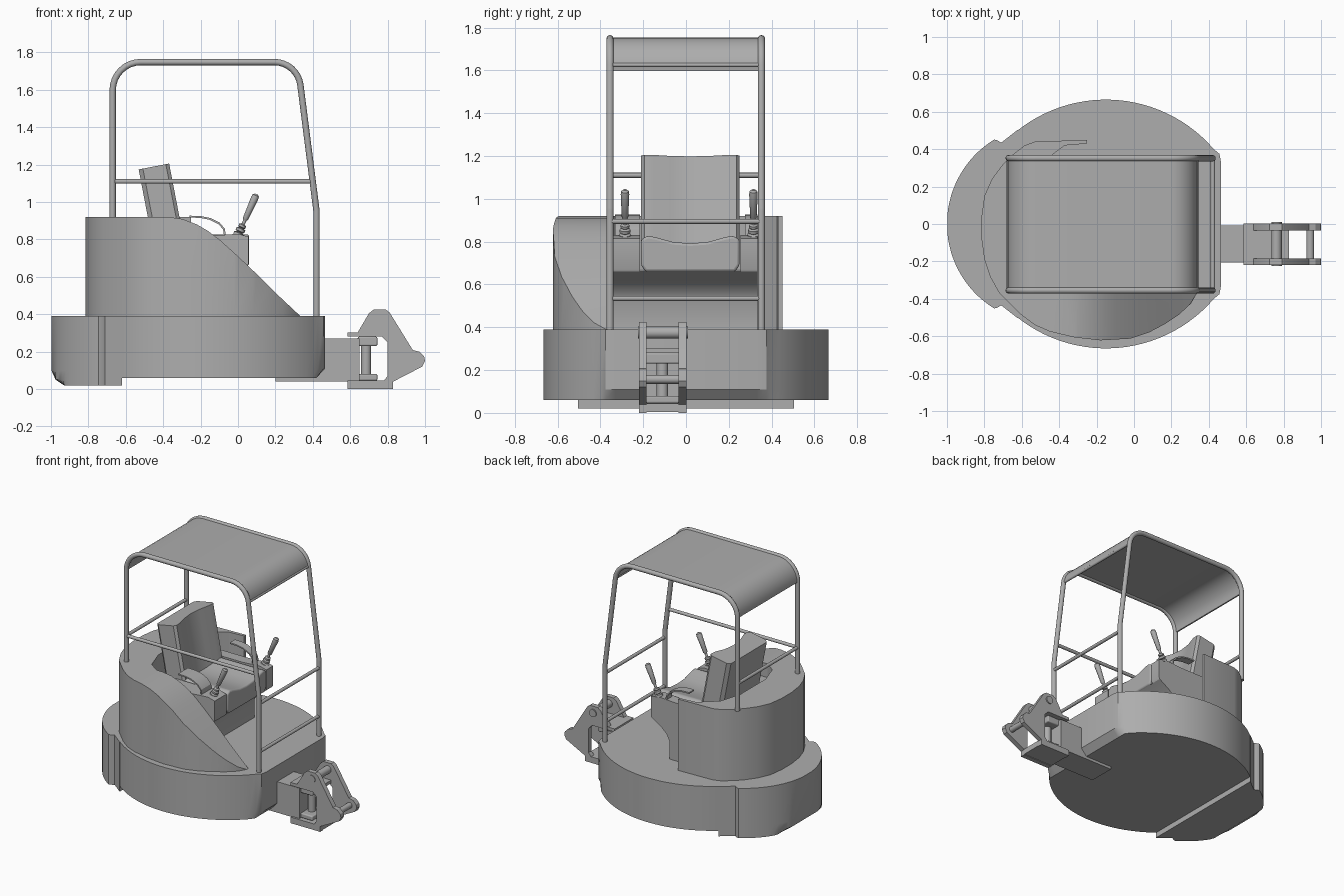
import bpy, bmesh, math
from mathutils import Vector

if "Cube" in bpy.data.objects:
    bpy.data.objects.remove(bpy.data.objects["Cube"])

GREY = bpy.data.materials.new("plain grey")
GREY.use_nodes = True
GREY.diffuse_color = (0.42, 0.42, 0.42, 1)
GREY.node_tree.nodes["Principled BSDF"].inputs["Base Color"].default_value = (0.42, 0.42, 0.42, 1)
parts = []


def add(name, bm):
    bmesh.ops.recalc_face_normals(bm, faces=bm.faces[:])
    mesh = bpy.data.meshes.new(name)
    bm.to_mesh(mesh)
    bm.free()
    mesh.materials.append(GREY)
    ob = bpy.data.objects.new(name, mesh)
    bpy.context.scene.collection.objects.link(ob)
    parts.append(ob)
    return ob


def loft(name, loops):
    """Skin between equal-length loops and cap both ends."""
    bm = bmesh.new()
    rows = [[bm.verts.new(p) for p in loop] for loop in loops]
    n = len(rows[0])
    for a, b in zip(rows, rows[1:]):
        for i in range(n):
            j = (i + 1) % n
            bm.faces.new((a[i], a[j], b[j], b[i]))
    bm.faces.new(rows[0])
    bm.faces.new(rows[-1])
    return add(name, bm)


def prism(name, pts, axis, lo, hi, bevel=0):
    """Extrude a 2D profile along an axis."""
    place = {"x": lambda p, t: (t, p[0], p[1]),
             "y": lambda p, t: (p[0], t, p[1]),
             "z": lambda p, t: (p[0], p[1], t)}[axis]
    ob = loft(name, [[place(p, t) for p in pts] for t in (lo, hi)])
    if bevel:
        mod = ob.modifiers.new("soft_edges", "BEVEL")
        mod.width, mod.segments = bevel, 3
    return ob


def box(name, x, y, z, bevel=0):
    return prism(name, [(x[0], y[0]), (x[1], y[0]), (x[1], y[1]), (x[0], y[1])], "z", *z, bevel)


def lathe(name, profile, start, direction, sides=20):
    """Revolve (radius, distance) pairs about a direction."""
    turn = Vector(direction).to_track_quat("Z", "Y")
    ring = [2 * math.pi * i / sides for i in range(sides)]
    return loft(name, [[Vector(start) + turn @ Vector((r * math.cos(a), r * math.sin(a), d))
                        for a in ring] for r, d in profile])


def rod(name, a, b, r):
    d = Vector(b) - Vector(a)
    return lathe(name, [(r, 0), (r, d.length)], a, d)


def rounded(pts, radii, steps=8):
    """Round the inner corners of a 2D path."""
    out = [Vector(pts[0])]
    for i, r in enumerate(radii, 1):
        c = Vector(pts[i])
        u, v = (Vector(pts[i - 1]) - c).normalized(), (Vector(pts[i + 1]) - c).normalized()
        half = u.angle(v) / 2
        if r == 0:
            out.append(c)
            continue
        t = r / math.tan(half)
        centre = c + (u + v).normalized() * r / math.sin(half)
        p, q = c + u * t - centre, c + v * t - centre
        sweep = p.angle(q)
        for k in range(steps + 1):
            f = k / steps
            out.append(centre + (p * math.sin((1 - f) * sweep) + q * math.sin(f * sweep)) / math.sin(sweep))
    return out + [Vector(pts[-1])]


def normals(path):
    res = []
    for i in range(len(path)):
        d = (path[min(i + 1, len(path) - 1)] - path[max(i - 1, 0)]).normalized()
        res.append(Vector((-d.y, d.x)))
    return res


def sheet(name, path, thick, y0, y1):
    ns = normals(path)
    outline = [p + n * thick / 2 for p, n in zip(path, ns)]
    outline += [p - n * thick / 2 for p, n in reversed(list(zip(path, ns)))]
    return prism(name, outline, "y", y0, y1)


def tube(name, path, r, y, sides=14):
    loops = []
    for p, n in zip(path, normals(path)):
        ring = []
        for k in range(sides):
            a = 2 * math.pi * k / sides
            q = p + n * r * math.cos(a)
            ring.append((q.x, y + r * math.sin(a), q.y))
        loops.append(ring)
    return loft(name, loops)


def arc(cx, cy, r, a0, a1, n):
    return [(cx + r * math.cos(math.radians(a0 + (a1 - a0) * i / n)),
             cy + r * math.sin(math.radians(a0 + (a1 - a0) * i / n))) for i in range(n + 1)]


def mirrored(half):
    return half + [(x, -y) for x, y in reversed(half)]


# Chassis: wide drum with a chamfered front lip
plan = mirrored([(0.465, 0.33), (0.457, 0.375)] + arc(-0.15, -0.095, 0.76, 40.7, 136, 28))
loft("chassis", [[(min(x, lim), y, z) for x, y in plan]
                 for lim, z in ((0.42, 0.06), (1, 0.11), (1, 0.39))])
# Rear counterweight, deeper than the chassis
rear = mirrored([(-0.62, 0.505), (-0.71, 0.435), (-0.73, 0.447)] + arc(-0.47, 0, 0.53, 121.5, 175, 14))
loft("counterweight", [[(max(x, lim), y, z) for x, y in rear]
                       for lim, z in ((-0.93, 0.02), (-0.975, 0.05), (-1, 0.10), (-1, 0.39))])

# Engine cowl: wraps the cockpit and sweeps down along the right side
cowl_plan = [(-0.25, 0.45), (-0.53, 0.44), (-0.585, 0.42), (-0.65, 0.37), (-0.7, 0.32), (-0.76, 0.24),
             (-0.8, 0.15), (-0.815, 0.04), (-0.815, -0.08), (-0.8, -0.19), (-0.77, -0.28), (-0.72, -0.37),
             (-0.61, -0.48), (-0.53, -0.54), (-0.45, -0.575), (-0.32, -0.606), (-0.18, -0.622),
             (-0.02, -0.613), (0.08, -0.58), (0.165, -0.535), (0.24, -0.485), (0.3, -0.43), (0.335, -0.37),
             (0.335, -0.355), (-0.42, -0.355), (-0.5, -0.3), (-0.55, -0.15), (-0.55, 0.15),
             (-0.5, 0.31), (-0.43, 0.375), (-0.37, 0.42), (-0.25, 0.43)]
cowl = prism("engine_cowl", cowl_plan, "z", 0.39, 0.92)
slope = [(-0.38, 0.921), (-0.3, 0.91), (-0.22, 0.88), (-0.16, 0.845), (-0.1, 0.8), (0, 0.71),
         (0.1, 0.615), (0.2, 0.515), (0.36, 0.365), (0.6, 0.365), (0.6, 1.1), (-0.38, 1.1)]
cutter = prism("slope_cutter", slope, "y", -0.9, 0)
cutter.hide_render = True
cut = cowl.modifiers.new("slope", "BOOLEAN")
cut.operation, cut.object, cut.solver = "DIFFERENCE", cutter, "EXACT"
bpy.context.view_layer.update()
cowl.data = bpy.data.meshes.new_from_object(cowl.evaluated_get(bpy.context.evaluated_depsgraph_get()))
cowl.modifiers.clear()
parts.remove(cutter)
bpy.data.objects.remove(cutter)

# Seat pedestal and side consoles
under = [(-0.55, 0.39), (-0.1, 0.39), (-0.1, 0.52), (-0.075, 0.57), (-0.03, 0.61), (0.05, 0.66)]
prism("seat_pedestal", under + [(-0.55, 0.67)], "y", -0.35, 0.33)
for side, y0, y1 in (("right", -0.352, -0.215), ("left", 0.255, 0.335)):
    prism(side + "_console", under + [(0.055, 0.67), (0.055, 0.815), (0, 0.83), (-0.14, 0.82),
                                      (-0.55, 0.82)], "y", y0, y1)
    arch = [Vector(p) for p in ((-0.26, 0.922), (-0.2, 0.92), (-0.15, 0.91), (-0.1, 0.885),
                                (-0.075, 0.855), (-0.07, 0.82))]
    sheet(side + "_armrest", arch, 0.01, y0 + 0.02, y1)

# Control levers with ribbed boots
lever = [(0.028, 0), (0.028, 0.015), (0.015, 0.02), (0.025, 0.026), (0.025, 0.04), (0.013, 0.045),
         (0.02, 0.05), (0.02, 0.062), (0.009, 0.068), (0.009, 0.09), (0.015, 0.1), (0.02, 0.22),
         (0.018, 0.235), (0.008, 0.243)]
for side, y in (("right", -0.285), ("left", 0.315)):
    lathe(side + "_lever", lever, (0, y, 0.82), (0.4, 0, 0.9))

# Seat with hollowed cushion and backrest
prism("seat_cushion", [(-0.19, 0.66), (0.23, 0.66), (0.25, 0.69), (0.25, 0.81), (0.22, 0.828), (0.18, 0.82),
                       (0.1, 0.798), (0.02, 0.792), (-0.06, 0.798), (-0.14, 0.82), (-0.18, 0.828),
                       (-0.21, 0.81), (-0.21, 0.69)], "x", -0.42, 0.06, 0.012)
back = prism("seat_backrest", [(-0.083, -0.19), (-0.083, 0.23), (-0.06, 0.25), (0.065, 0.25), (0.083, 0.235),
                               (0.08, 0.19), (0.055, 0.11), (0.045, 0.02), (0.055, -0.07), (0.08, -0.15),
                               (0.083, -0.195), (0.065, -0.21), (-0.06, -0.21)], "z", 0, 0.448)
back.location = (-0.365, 0, 0.75)
back.rotation_euler.y = -0.19

# Canopy frame, roof sheet and rails
frame = rounded([(-0.67, 0.91), (-0.67, 1.748), (0.318, 1.748), (0.42, 0.95), (0.42, 0.38)],
                (0.15, 0.14, 0.1))
for side, y in (("right", -0.355), ("left", 0.352)):
    tube(side + "_canopy_frame", frame, 0.017, y)
roof = [p for p in frame if p.y > 1.59]
sheet("canopy_roof", roof, 0.012, -0.355, 0.352)
rod("roof_front_bar", (roof[-1].x, -0.355, roof[-1].y), (roof[-1].x, 0.352, roof[-1].y), 0.01)
rod("right_side_rail", (-0.67, -0.355, 1.11), (0.4, -0.355, 1.11), 0.012)
rod("rear_rail", (-0.67, -0.355, 1.11), (-0.67, 0.352, 1.11), 0.012)
for name, x, z in (("upper", 0.422, 0.895), ("lower", 0.42, 0.535)):
    rod(name + "_front_rail", (x, -0.355, z), (x, 0.352, z), 0.012)

# Boom mount under the chassis and its swivel knuckle
box("boom_mount", (0.4, 0.65), (-0.205, -0.008), (0.045, 0.27))
box("mount_plate", (0.2, 0.65), (-0.205, -0.008), (0.04, 0.062))
for name, z in (("upper", (0.23, 0.28)), ("lower", (0.045, 0.08))):
    box(name + "_mount_lug", (0.64, 0.745), (-0.19, -0.03), z, 0.008)
rod("swivel_pin", (0.685, -0.11, 0.02), (0.685, -0.11, 0.29), 0.027)
box("upper_knuckle_plate", (0.585, 0.79), (-0.21, -0.005), (0.28, 0.303))
box("lower_knuckle_plate", (0.585, 0.83), (-0.21, -0.005), (0.004, 0.045))

# Knuckle cheeks: C-shaped plates joined by cross pins
cheek = [(0.585, 0.303), (0.64, 0.303), (0.7, 0.405), (0.725, 0.425), (0.79, 0.425), (0.81, 0.41),
         (0.935, 0.208), (0.97, 0.2), (0.995, 0.175), (1, 0.15), (0.985, 0.12), (0.83, 0.04), (0.83, 0),
         (0.585, 0), (0.585, 0.045), (0.78, 0.045), (0.8, 0.07), (0.8, 0.25), (0.77, 0.28), (0.585, 0.28)]
for side, y in (("right", -0.22), ("left", -0.034)):
    prism(side + "_knuckle_cheek", cheek, "y", y, y + 0.036)
rod("upper_cross_pin", (0.762, -0.225, 0.375), (0.762, 0.01, 0.375), 0.028)
rod("lower_cross_pin", (0.942, -0.215, 0.157), (0.942, 0, 0.157), 0.021)

# Smooth shading with crisp edges
bpy.ops.object.select_all(action="DESELECT")
for ob in parts:
    ob.select_set(True)
bpy.context.view_layer.objects.active = parts[0]
bpy.ops.object.shade_smooth_by_angle(angle=math.radians(30))
